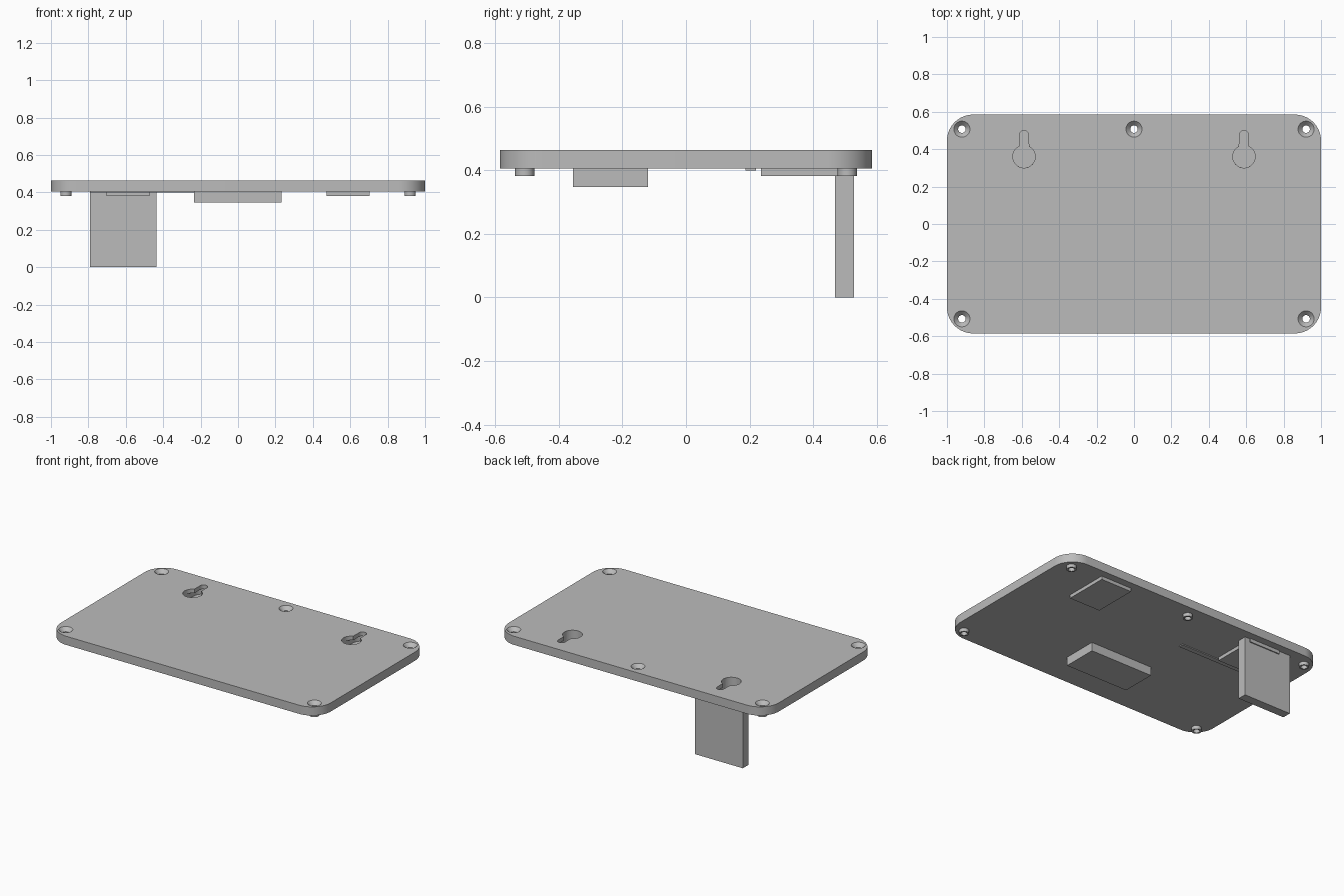
import bpy
import bmesh
from math import cos, sin, pi, radians

cube = bpy.data.objects.get("Cube")
if cube:
    bpy.data.objects.remove(cube)

grey = bpy.data.materials.new("plain_grey")
grey.use_nodes = True
grey.diffuse_color = (0.5, 0.5, 0.5, 1)
grey.node_tree.nodes["Principled BSDF"].inputs["Base Color"].default_value = (0.5, 0.5, 0.5, 1)

BOTTOM, TOP, PAD_Z = 0.405, 0.463, 0.382


def arc(cx, cy, r, start, end, n=16):
    steps = [radians(start + (end - start) * i / n) for i in range(n + 1)]
    return [(cx + r * cos(a), cy + r * sin(a)) for a in steps]


def circle(cx, cy, r, n=32):
    return arc(cx, cy, r, 0, 360, n)[:-1]


def rect(x0, x1, y0, y1):
    return [(x0, y0), (x1, y0), (x1, y1), (x0, y1)]


def loft(name, *sections):
    """Closed solid through (outline, height) sections, bottom to top."""
    bm = bmesh.new()
    rings = [[bm.verts.new((x, y, z)) for x, y in outline] for outline, z in sections]
    bm.faces.new(rings[0][::-1])
    bm.faces.new(rings[-1])
    for a, b in zip(rings, rings[1:]):
        for i in range(len(a)):
            j = (i + 1) % len(a)
            bm.faces.new((a[i], a[j], b[j], b[i]))
    bmesh.ops.recalc_face_normals(bm, faces=bm.faces)
    mesh = bpy.data.meshes.new(name)
    bm.to_mesh(mesh)
    bm.free()
    mesh.materials.append(grey)
    obj = bpy.data.objects.new(name, mesh)
    bpy.context.collection.objects.link(obj)
    return obj


def prism(name, outline, z0, z1):
    return loft(name, (outline, z0), (outline, z1))


def activate(obj):
    bpy.ops.object.select_all(action='DESELECT')
    obj.select_set(True)
    bpy.context.view_layer.objects.active = obj


def cut(obj, cutters):
    activate(obj)
    for cutter in cutters:
        mod = obj.modifiers.new("cut", 'BOOLEAN')
        mod.operation = 'DIFFERENCE'
        mod.solver = 'EXACT'
        mod.object = cutter
        bpy.ops.object.modifier_apply(modifier=mod.name)


# Cover plate with rounded corners
R, HX, HY = 0.14, 1.0, 0.585
outline = []
for sx, sy, start in ((1, 1, 0), (-1, 1, 90), (-1, -1, 180), (1, -1, 270)):
    outline += arc(sx * (HX - R), sy * (HY - R), R, start, start + 90)
plate = prism("cover_plate", outline, BOTTOM, TOP)
parts = [plate]

# Screw bosses with countersunk through holes
screw_cutters = []
for x, y in ((-0.92, 0.507), (0, 0.507), (0.92, 0.507), (-0.92, -0.507), (0.92, -0.507)):
    boss = prism("screw_boss", circle(x, y, 0.03), PAD_Z, BOTTOM)
    hole, rim = circle(x, y, 0.02), circle(x, y, 0.043)
    cutter = loft("screw_cutter", (hole, PAD_Z - 0.02), (hole, TOP - 0.024),
                  (rim, TOP), (rim, TOP + 0.02))
    cut(boss, [cutter])
    screw_cutters.append(cutter)
    parts.append(boss)

# Keyhole hangers: keyhole in the lip, wider cavity below, closed by a pad
key_cutters, cavities, pads = [], [], []
for x in (-0.588, 0.588):
    keyhole = arc(x, 0.36, 0.06, 115, 425, 32) + arc(x, 0.475, 0.025, 0, 180, 12)
    stadium = arc(x, 0.36, 0.06, 180, 360) + arc(x, 0.46, 0.06, 0, 180)
    key_cutters.append(prism("keyhole_cutter", keyhole, 0.42, TOP + 0.02))
    cavities.append(prism("cavity_cutter", stadium, 0.391, 0.436))
    pads.append(prism("keyhole_pad", rect(x - 0.116, x + 0.116, 0.235, 0.535), PAD_Z, BOTTOM))

# Stand leg, central block and thin rib under the plate
leg = prism("stand_leg", rect(-0.79, -0.436, 0.468, 0.528), 0, BOTTOM)
block = prism("central_block", rect(-0.235, 0.232, -0.355, -0.12), 0.347, BOTTOM)
rib = prism("thin_rib", rect(-0.79, -0.2, 0.187, 0.22), 0.399, BOTTOM)

cut(plate, screw_cutters + cavities + key_cutters)
for pad, cavity in zip(pads, cavities):
    cut(pad, [cavity])
cut(leg, cavities[:1])
parts += pads + [leg, block, rib]

for cutter in screw_cutters + cavities + key_cutters:
    bpy.data.objects.remove(cutter)

for part in parts:
    activate(part)
    bpy.ops.object.shade_smooth_by_angle(angle=radians(30))
